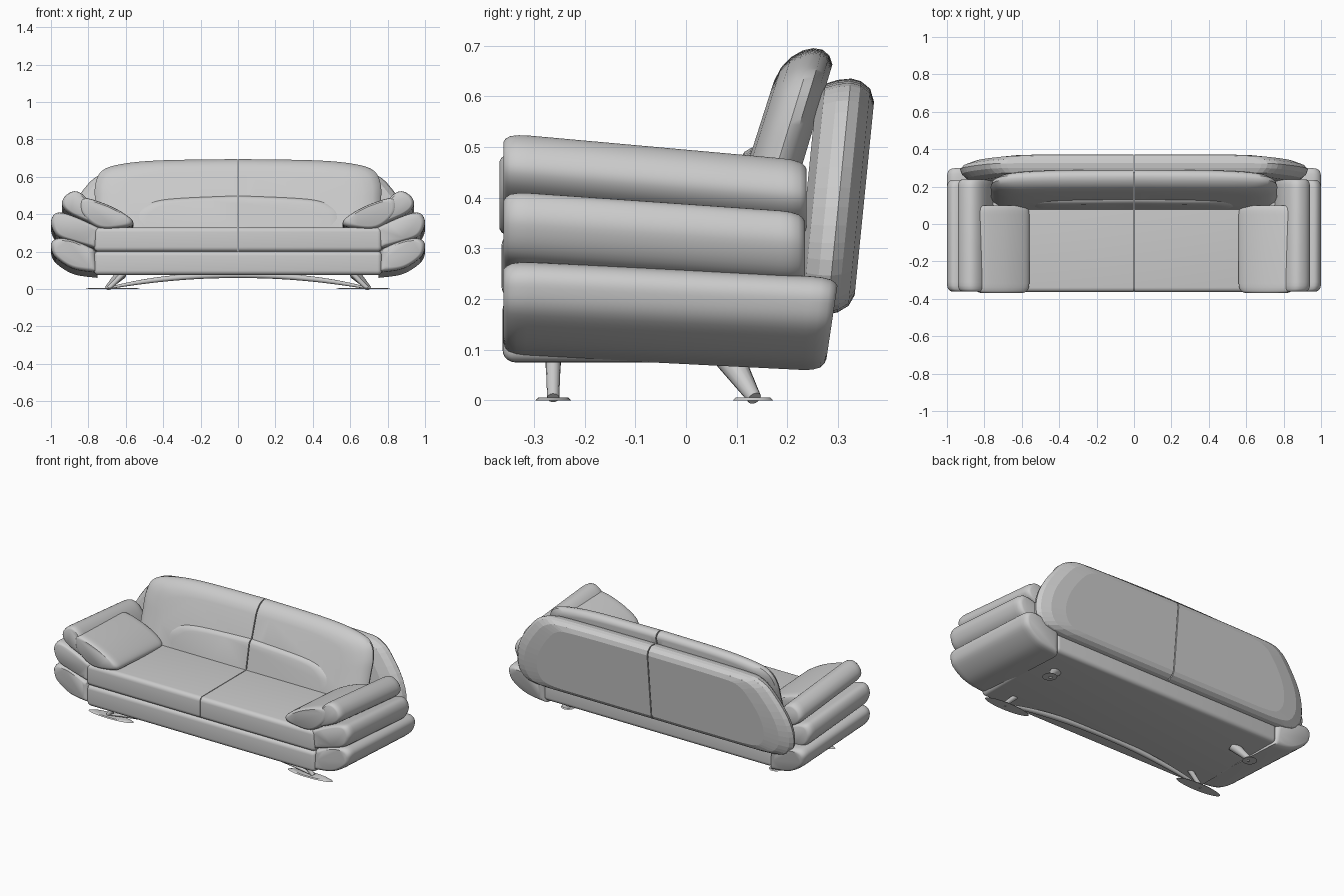
import bpy, bmesh, math
from mathutils import Vector
from mathutils.geometry import interpolate_bezier

cube = bpy.data.objects.get("Cube")
if cube:
    bpy.data.objects.remove(cube, do_unlink=True)

GREY = (0.6, 0.6, 0.6, 1)
grey = bpy.data.materials.new("light_grey")
grey.use_nodes = True
grey.diffuse_color = GREY
grey.node_tree.nodes["Principled BSDF"].inputs["Base Color"].default_value = GREY


def finish(ob, mirror=True, smooth=True):
    ob.data.materials.clear()
    ob.data.materials.append(grey)
    bpy.ops.object.select_all(action='DESELECT')
    ob.select_set(True)
    bpy.context.view_layer.objects.active = ob
    if smooth:
        bpy.ops.object.shade_smooth_by_angle(angle=math.radians(40))
    if mirror:
        ob.modifiers.new("mirror", 'MIRROR').use_mirror_merge = False
    return ob


def from_bmesh(name, bm, **kw):
    bmesh.ops.recalc_face_normals(bm, faces=bm.faces)
    me = bpy.data.meshes.new(name)
    bm.to_mesh(me)
    bm.free()
    ob = bpy.data.objects.new(name, me)
    bpy.context.collection.objects.link(ob)
    return finish(ob, **kw)


def outline(points, sharp, steps):
    """Closed smooth curve; the first `sharp` points stay corners."""
    pts = []
    for i, p in enumerate(points):
        pts += [Vector(p)] * (2 if i < sharp else 1)
    out, n = [], len(pts)
    for i in range(n):
        a, b, c, d = (pts[(i + k) % n] for k in (-1, 0, 1, 2))
        if b != c:
            seg = interpolate_bezier(b, b + (c - a) / 6, c - (d - b) / 6, c, steps + 1)
            out += [Vector(s[:2]) for s in seg[:-1]]
    return out


def loft(name, points, stations, anchor=None, lean=(0, 0), slope=0, sharp=0, steps=6, **kw):
    """Stack scaled copies of an x-z outline along y."""
    prof = outline(points, sharp, steps)
    c = Vector(anchor) if anchor else sum(prof, Vector((0, 0))) / len(prof)
    bm = bmesh.new()
    rings = []
    for k, (y, s) in enumerate(stations):
        t = k / (len(stations) - 1)
        tilt = lean[0] * (1 - t) + lean[1] * t
        ring = []
        for p in prof:
            q = c + (p - c) * s
            ring.append(bm.verts.new((q.x, y + tilt * (q.y - c.y), q.y + slope * (y + 0.36))))
        rings.append(ring)
    n = len(prof)
    for r0, r1 in zip(rings, rings[1:]):
        for i in range(n):
            j = (i + 1) % n
            bm.faces.new((r0[i], r0[j], r1[j], r1[i]))
    bm.faces.new(rings[0])
    bm.faces.new(rings[-1])
    return from_bmesh(name, bm, **kw)


def soft_ends(y0, y1):
    cap = [(0, 0.78), (0.004, 0.86), (0.013, 0.94), (0.03, 0.985), (0.05, 1)]
    return [(y0 + d, s) for d, s in cap] + [(y1 - d, s) for d, s in reversed(cap)]


def soft_box(name, lo, hi, radius, mirror):
    bm = bmesh.new()
    bmesh.ops.create_cube(bm, size=1)
    for v in bm.verts:
        v.co = [(a + b) / 2 + c * (b - a) for a, b, c in zip(lo, hi, v.co)]
    # leave the edges along the centre seam square
    edges = [e for e in bm.edges
             if not (mirror and all(v.co.x < lo[0] + 0.001 for v in e.verts))]
    bmesh.ops.bevel(bm, geom=edges, offset=radius, segments=5, profile=0.5, affect='EDGES')
    return from_bmesh(name, bm, mirror=mirror)


def tube(name, points, mirror):
    """Round bar through (x, y, z, radius) points."""
    cu = bpy.data.curves.new(name, 'CURVE')
    cu.dimensions = '3D'
    cu.bevel_depth = 1
    cu.bevel_resolution = 4
    cu.use_fill_caps = True
    sp = cu.splines.new('POLY')
    sp.points.add(len(points) - 1)
    for p, (x, y, z, r) in zip(sp.points, points):
        p.co = (x, y, z, 1)
        p.radius = r
    ob = bpy.data.objects.new(name, cu)
    bpy.context.collection.objects.link(ob)
    bpy.ops.object.select_all(action='DESELECT')
    ob.select_set(True)
    bpy.context.view_layer.objects.active = ob
    bpy.ops.object.convert(target='MESH')
    return finish(bpy.context.object, mirror)


def foot(name, x, y, rx, ry):
    bm = bmesh.new()
    bmesh.ops.create_cone(bm, cap_ends=True, segments=32, radius1=1, radius2=0.85, depth=1)
    for v in bm.verts:
        v.co = (x + v.co.x * rx, y + v.co.y * ry, 0.003 + v.co.z * 0.006)
    return from_bmesh(name, bm)


# Seat
soft_box("seat_base", (-0.77, -0.362, 0.075), (0.77, 0.275, 0.203), 0.025, False)
soft_box("seat_cushion", (0.002, -0.364, 0.2), (0.77, 0.25, 0.33), 0.025, True)

# Side rolls and arms
loft("lower_side_roll",
     [(0.75, 0.09), (0.76, 0.21), (0.87, 0.262), (0.95, 0.275), (0.99, 0.26), (1.0, 0.225),
      (0.975, 0.17), (0.88, 0.11)],
     soft_ends(-0.36, 0.29), lean=(0, 0.15), slope=-0.05, sharp=2)
loft("middle_side_roll",
     [(0.75, 0.215), (0.73, 0.325), (0.86, 0.385), (0.945, 0.412), (0.985, 0.4), (1.0, 0.35),
      (0.965, 0.285), (0.87, 0.25)],
     soft_ends(-0.36, 0.235), slope=-0.07, sharp=2)
loft("upper_arm_roll",
     [(0.74, 0.335), (0.78, 0.44), (0.825, 0.505), (0.875, 0.527), (0.925, 0.5), (0.94, 0.45),
      (0.89, 0.4)],
     soft_ends(-0.36, 0.238), slope=-0.09, sharp=1)
loft("arm_pad",
     [(0.85, 0.48), (0.8, 0.487), (0.68, 0.445), (0.585, 0.39), (0.56, 0.352), (0.6, 0.33),
      (0.74, 0.325), (0.84, 0.4)],
     soft_ends(-0.368, 0.1), slope=-0.06)

# Backrest cushions
loft("back_cushion",
     [(0.003, 0.695), (0.003, 0.25), (0.765, 0.25), (0.765, 0.45), (0.763, 0.56),
      (0.727, 0.632), (0.63, 0.667), (0.42, 0.688)],
     [(0.1, 0.78), (0.106, 0.87), (0.12, 0.94), (0.14, 0.985), (0.16, 1), (0.18, 0.99),
      (0.198, 0.95), (0.21, 0.89)],
     anchor=(0.003, 0.4), lean=(0.32, 0.3), sharp=3)
loft("lumbar_cushion",
     [(0.003, 0.505), (0.003, 0.27), (0.585, 0.27), (0.58, 0.38), (0.535, 0.44), (0.4, 0.485)],
     [(0.08, 0.84), (0.085, 0.91), (0.097, 0.96), (0.12, 0.99), (0.15, 1), (0.18, 1)],
     anchor=(0.003, 0.34), lean=(0.2, 0.2), sharp=3)

# Outer back shell
loft("back_shell",
     [(0.003, 0.635), (0.003, 0.17), (0.5, 0.17), (0.82, 0.175), (0.91, 0.22), (0.93, 0.31),
      (0.9, 0.42), (0.82, 0.54), (0.74, 0.61), (0.6, 0.63)],
     [(0.235, 0.88), (0.25, 0.96), (0.275, 0.99), (0.3, 1), (0.32, 0.98), (0.34, 0.92),
      (0.35, 0.82)],
     anchor=(0.003, 0.38), lean=(0.1, 0.1), sharp=2, steps=3, smooth=False)

# Front bow leg
bow = []
for k in range(33):
    u = k / 16 - 1
    bow.append((0.68 * u, -0.262, 0.008 + 0.066 * (1 - abs(u) ** 2.2), 0.015 - 0.009 * u ** 4))
tube("front_bow_leg", bow, False)
foot("front_foot", 0.67, -0.262, 0.15, 0.035)
tube("front_strut", [(0.69, -0.262, 0.005, 0.012), (0.61, -0.262, 0.085, 0.015)], True)

# Rear legs
tube("rear_leg", [(0.7, 0.135, 0.004, 0.014), (0.62, 0.085, 0.085, 0.03)], True)
foot("rear_foot", 0.7, 0.132, 0.04, 0.04)
